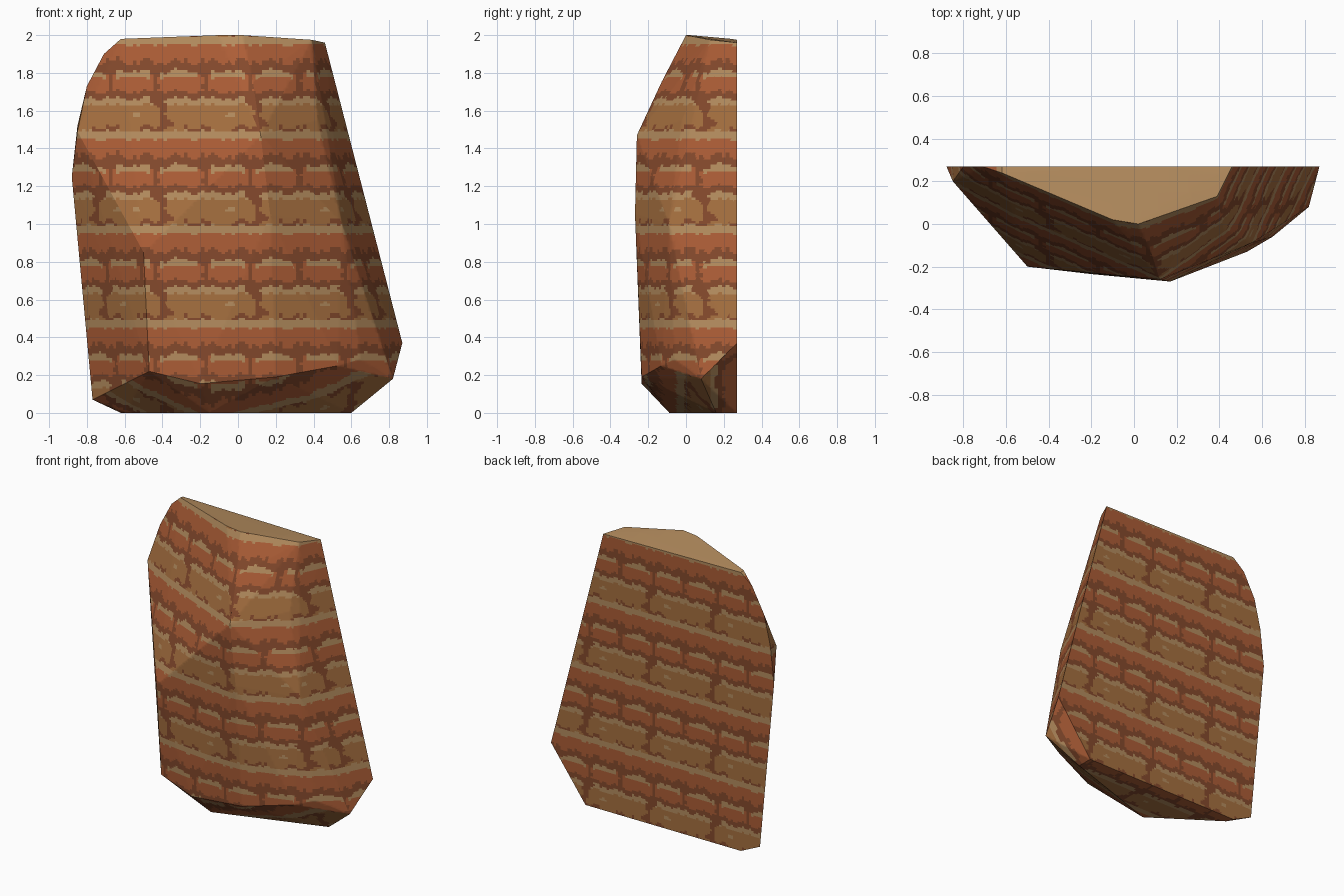
import bpy, bmesh, math
from mathutils import Vector

if "Cube" in bpy.data.objects:
    bpy.data.objects.remove(bpy.data.objects["Cube"])

# --- faceted boulder shape: convex hull of its corners
PTS = [
    # flat back outline
    (-.62, .27, 0), (.6, .27, 0), (.87, .27, .37), (.46, .27, 1.96), (-.62, .27, 1.975),
    (-.71, .27, 1.9), (-.8, .27, 1.73), (-.85, .27, 1.52), (-.88, .27, 1.25), (-.77, .27, .07),
    # top rim
    (0.02, 0, 2), (-.1, .02, 2), (-.62, .24, 1.98), (.39, .13, 1.975),
    # front ridge and facets
    (.08, -.13, 1.75), (.12, -.26, 1.47), (.17, -.27, 1.05), (-.5, -.2, .85),
    (-.85, .2, 1.49), (.42, -.02, 1.55), (.55, -.09, 1.0),
    # lower rim
    (-.47, -.19, .22), (-.57, -.04, .18), (-.2, -.235, .155), (.2, -.235, .19),
    (.53, -.13, .25), (.65, -.06, .285), (.82, .08, .18),
    # base
    (-.6, .22, 0), (-.15, -.088, 0), (.6, .16, 0),
]


def srgb(r, g, b):
    f = lambda c: (c / 255 + .055) / 1.055
    return (f(r) ** 2.4, f(g) ** 2.4, f(b) ** 2.4, 1)


COLOURS = [("pale_sandstone", (180, 140, 94)), ("tan_sandstone", (165, 111, 63)),
           ("red_sandstone", (172, 93, 54)), ("dark_crevice", (132, 73, 44))]
PALE, TAN, RED, DARK = range(4)
T = .5  # size of the repeating strata


def stratum(x, z):
    """Colour of the layered pattern at a point."""
    u, v = x % T, z % T
    a = 2 * math.pi * u / T
    w = .007 * math.sin(3 * a + 1) + .005 * math.sin(7 * a) + .004 * math.sin(11 * a + 2)
    near = lambda c: abs((u - c + T / 2) % T - T / 2)
    if v > .45 + w * .6 and v < .495 + w * .3:
        return PALE
    if v >= .495 + w * .3 or v < .012 + w * 1.5:
        return DARK if math.sin(2 * a + .5) > -.2 else TAN
    if v > .36 + w * 2:                       # solid red layer
        return RED
    if v > .315 + w:
        return DARK
    if v > .20 + w:                           # row of rounded bricks
        j = min(near(.065), near(.325))
        if j < .012 + .004 * math.sin(v * 90):
            return DARK
        top = .318 + w - .0006 / max(j, .012)
        if v > top:
            return DARK
        return PALE if v > top - .032 - w and j > .03 else RED
    if v > .165 + w:
        return DARK
    # wide tan layer with a slanting crack
    crack = .075 + (.165 - v) * .35 + .008 * math.sin(v * 70)
    if near(crack) < .026 + .012 * math.sin(v * 45 + 1):
        return DARK
    if v > .13 + w * .6:
        return PALE
    if (near(.46) / .022) ** 2 + ((v - .075) / .013) ** 2 < 1:
        return PALE
    return TAN


bm = bmesh.new()
for p in PTS:
    bm.verts.new(p)
res = bmesh.ops.convex_hull(bm, input=bm.verts[:])
junk = {e for e in res["geom_interior"] + res["geom_unused"] if isinstance(e, bmesh.types.BMVert)}
bmesh.ops.delete(bm, geom=list(junk), context='VERTS')
bmesh.ops.recalc_face_normals(bm, faces=bm.faces[:])
bmesh.ops.dissolve_limit(bm, angle_limit=math.radians(1), verts=bm.verts[:], edges=bm.edges[:])


def is_under(f):
    return f.normal.z < -.55


def is_side(f):
    return abs(f.normal.x) > .75


def slice_along(axis, lo, hi, step, rule=None):
    """Cut the surface at even steps, on all faces or on those the rule picks."""
    n = Vector((0, 0, 0))
    n[axis] = 1
    for i in range(1, int((hi - lo) / step) + 1):
        if rule:
            faces = [f for f in bm.faces if rule(f)]
            geom = set(faces)
            for f in faces:
                geom.update(f.edges)
                geom.update(f.verts)
            geom = list(geom)
        else:
            geom = bm.verts[:] + bm.edges[:] + bm.faces[:]
        bmesh.ops.bisect_plane(bm, geom=geom, plane_co=n * (lo + i * step),
                               plane_no=n, dist=1e-5)


# cut the surface finely enough to carry the strata
slice_along(2, .003, 2, .0125)
slice_along(1, -.27, .27, .02, lambda f: is_under(f) or is_side(f))
slice_along(0, -.88, .88, .018)

# --- colour by position, projected along each face's main direction
for f in bm.faces:
    c = f.calc_center_median()
    if f.normal.z > .8:
        f.material_index = PALE
    elif is_under(f):
        f.material_index = stratum(c.x, c.y)
    elif is_side(f):
        f.material_index = stratum(c.y, c.z)
    else:
        f.material_index = stratum(c.x, c.z)

me = bpy.data.meshes.new("layered_rock")
bm.to_mesh(me)
bm.free()
for name, rgb in COLOURS:
    m = bpy.data.materials.new(name)
    m.diffuse_color = srgb(*rgb)
    m.use_nodes = True
    m.node_tree.nodes["Principled BSDF"].inputs["Base Color"].default_value = m.diffuse_color
    me.materials.append(m)
rock = bpy.data.objects.new("layered_rock", me)
bpy.context.collection.objects.link(rock)
bpy.context.view_layer.objects.active = rock
rock.select_set(True)
bpy.ops.object.shade_smooth_by_angle(angle=math.radians(30))
